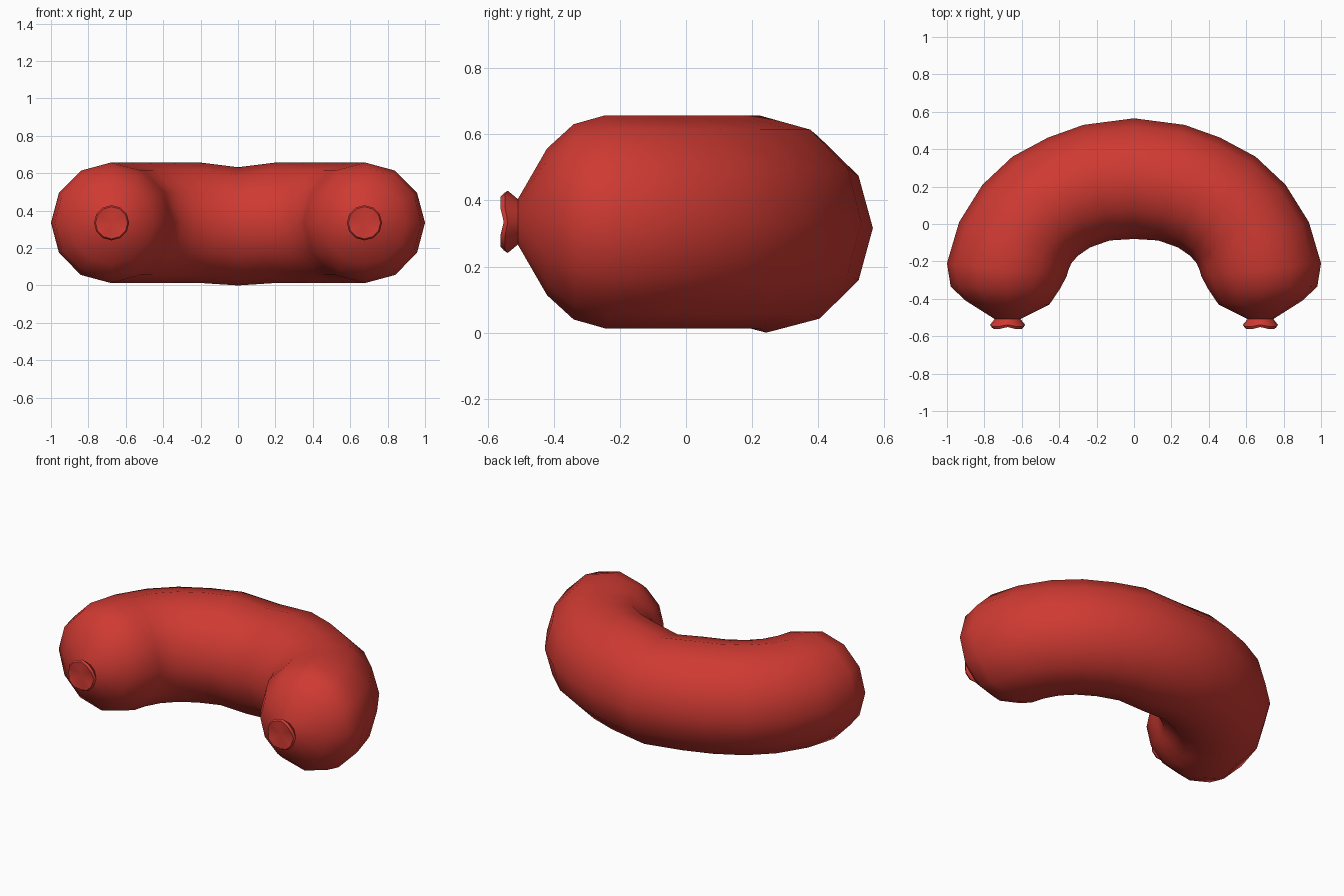
import bpy, bmesh, math
from mathutils import Vector

if "Cube" in bpy.data.objects:
    bpy.data.objects.remove(bpy.data.objects["Cube"])

red = bpy.data.materials.new("sausage red")
red.diffuse_color = (0.62, 0.042, 0.032, 1)
red.use_nodes = True
red.node_tree.nodes["Principled BSDF"].inputs["Base Color"].default_value = red.diffuse_color
SIDES = 12


def loft(name, rings, cap_points):
    """Skin a list of vertex rings and close both ends with a fan."""
    bm = bmesh.new()
    loops = [[bm.verts.new(p) for p in ring] for ring in rings]
    for a, b in zip(loops, loops[1:]):
        for i in range(SIDES):
            j = (i + 1) % SIDES
            bm.faces.new((a[i], a[j], b[j], b[i]))
    for loop, point in zip((loops[0], loops[-1]), cap_points):
        c = bm.verts.new(point)
        for i in range(SIDES):
            bm.faces.new((loop[i], loop[(i + 1) % SIDES], c))
    bmesh.ops.recalc_face_normals(bm, faces=bm.faces)
    mesh = bpy.data.meshes.new(name)
    bm.to_mesh(mesh)
    bm.free()
    mesh.materials.append(red)
    obj = bpy.data.objects.new(name, mesh)
    bpy.context.collection.objects.link(obj)
    bpy.ops.object.select_all(action='DESELECT')
    obj.select_set(True)
    bpy.context.view_layer.objects.active = obj
    bpy.ops.object.shade_smooth_by_angle(angle=math.radians(50))
    return obj


def body_ring(outer, inner, z, height, side):
    """Round section spanning the outer and inner side of the bend."""
    o, i = Vector((side * outer[0], outer[1], z)), Vector((side * inner[0], inner[1], z))
    mid, out = (o + i) / 2, (o - i) / 2
    return [mid + out * math.cos(t) + Vector((0, 0, height * math.sin(t)))
            for t in (2 * math.pi * k / SIDES for k in range(SIDES))]


# body: outer point, inner point, half height, from the middle to one end
half = [
    ((0.27, 0.53), (0.13, -0.088), 0.322),
    ((0.46, 0.462), (0.235, -0.125), 0.322),
    ((0.65, 0.36), (0.30, -0.17), 0.322),
    ((0.81, 0.21), (0.335, -0.21), 0.322),
    ((0.935, 0.01), (0.352, -0.25), 0.322),
    ((1.0, -0.21), (0.36, -0.28), 0.322),
    ((0.98, -0.335), (0.395, -0.345), 0.295),
    ((0.90, -0.41), (0.452, -0.43), 0.222),
    ((0.742, -0.51), (0.61, -0.51), 0.066),
]
middle = body_ring((0, 0.565), (0, -0.08), 0.316, 0.316, 1)
right = [body_ring(o, i, 0.335, h, 1) for o, i, h in half]
left = [body_ring(o, i, 0.335, h, -1) for o, i, h in half]
loft("sausage_body", left[::-1] + [middle] + right,
     [(-0.676, -0.51, 0.335), (0.676, -0.51, 0.335)])

# tied ends with a wavy flared rim: y, radius, wave depth
for label, side in (("left", -1), ("right", 1)):
    x = side * 0.676
    rings = []
    for y, r, wave in ((-0.505, 0.066, 0), (-0.545, 0.094, 0.006), (-0.558, 0.086, 0.007)):
        rings.append([(x + r * math.cos(t), y + wave * math.cos(4 * t), 0.335 + r * math.sin(t))
                      for t in (2 * math.pi * k / SIDES for k in range(SIDES))])
    loft(label + "_tied_end", rings, [(x, -0.505, 0.335), (x, -0.55, 0.335)])
